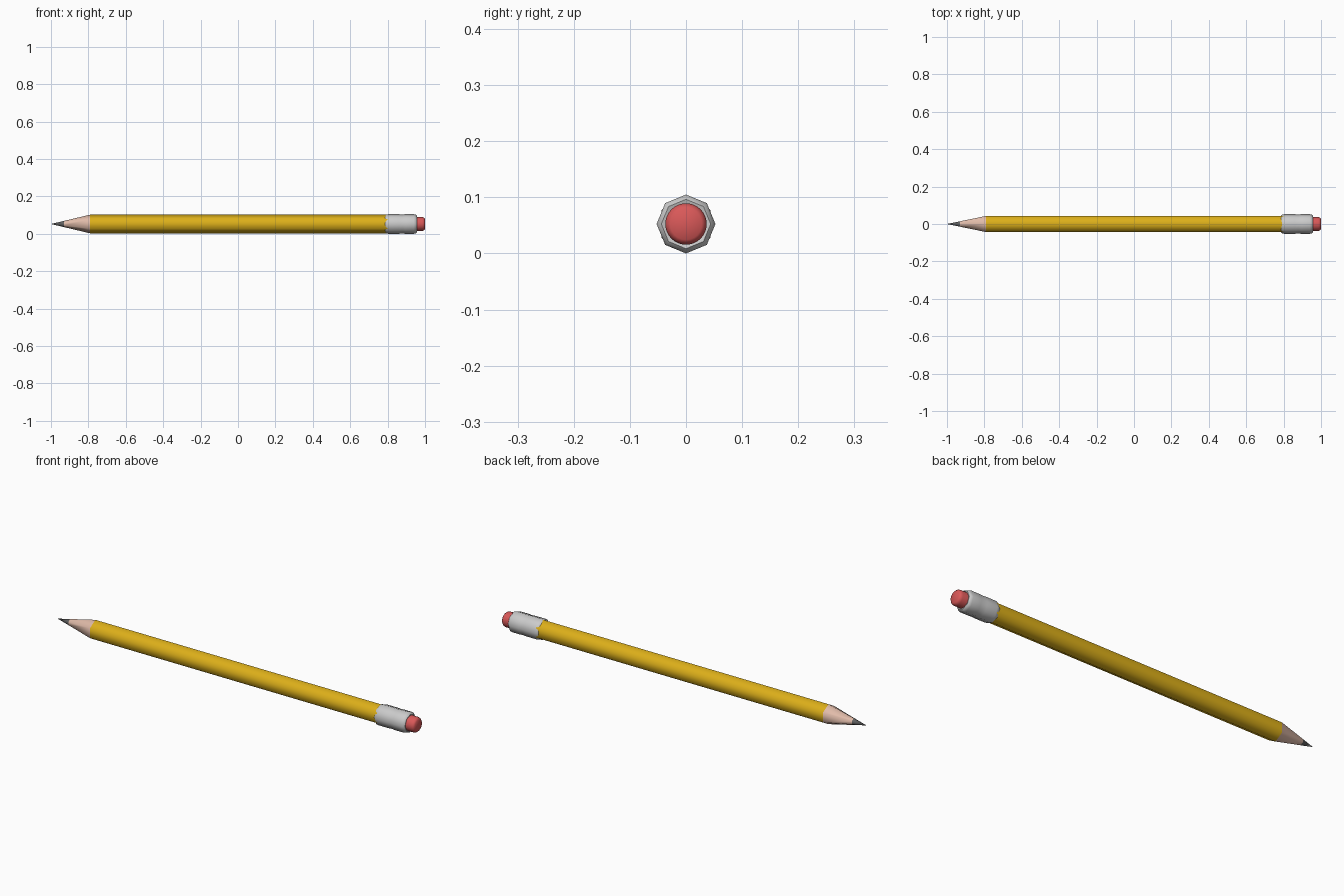
import bpy, bmesh, math

if "Cube" in bpy.data.objects:
    bpy.data.objects.remove(bpy.data.objects["Cube"])

ZC = 0.0525  # height of the pencil axis


def lathe(name, profile, sides, color=None, angle=50):
    """Sweep (x, radius) points round the long axis; radius 0 makes a pole."""
    bm = bmesh.new()
    rings = []
    for x, r in profile:
        if r == 0:
            rings.append([bm.verts.new((x, 0, ZC))])
            continue
        ring = []
        for i in range(sides):
            a = 2 * math.pi * i / sides
            ring.append(bm.verts.new((x, r * math.sin(a), ZC + r * math.cos(a))))
        rings.append(ring)
    for a, b in zip(rings, rings[1:]):
        for i in range(sides):
            j = (i + 1) % sides
            quad = [a[i % len(a)], a[j % len(a)], b[j % len(b)], b[i % len(b)]]
            bm.faces.new(list(dict.fromkeys(quad)))
    bmesh.ops.recalc_face_normals(bm, faces=bm.faces)
    mesh = bpy.data.meshes.new(name)
    bm.to_mesh(mesh)
    bm.free()
    obj = bpy.data.objects.new(name, mesh)
    bpy.context.collection.objects.link(obj)
    if color:
        mat = bpy.data.materials.new(name + "_color")
        mat.diffuse_color = (*color, 1)
        mat.use_nodes = True
        mat.node_tree.nodes["Principled BSDF"].inputs["Base Color"].default_value = mat.diffuse_color
        mesh.materials.append(mat)
    bpy.ops.object.select_all(action='DESELECT')
    obj.select_set(True)
    bpy.context.view_layer.objects.active = obj
    bpy.ops.object.shade_smooth_by_angle(angle=math.radians(angle))
    return obj


# Painted six-sided shaft, softly shaded
lathe("shaft", [(-0.79, 0.05), (0.80, 0.05)], 6, (0.72, 0.43, 0.01), 65)

# Sharpened wood and lead
lathe("wood_cone", [(-0.93, 0.0167), (-0.79, 0.05)], 6, (0.75, 0.5, 0.4), 65)
lathe("lead_tip", [(-1.0, 0), (-0.93, 0.0167)], 6, (0.12, 0.12, 0.12), 65)

# Metal ferrule with a faint crimp and a rounded lip
lathe("ferrule", [(0.787, 0.046), (0.793, 0.051), (0.805, 0.0525),
                  (0.86, 0.0525), (0.877, 0.051), (0.894, 0.0525),
                  (0.94, 0.0525), (0.95, 0.05), (0.956, 0.044),
                  (0.953, 0.035)], 8)

# Eraser with a rounded end
lathe("eraser", [(0.94, 0.037), (0.985, 0.037), (0.994, 0.0345),
                 (1.0, 0.028), (1.0, 0)], 24, (0.7, 0.1, 0.1))
